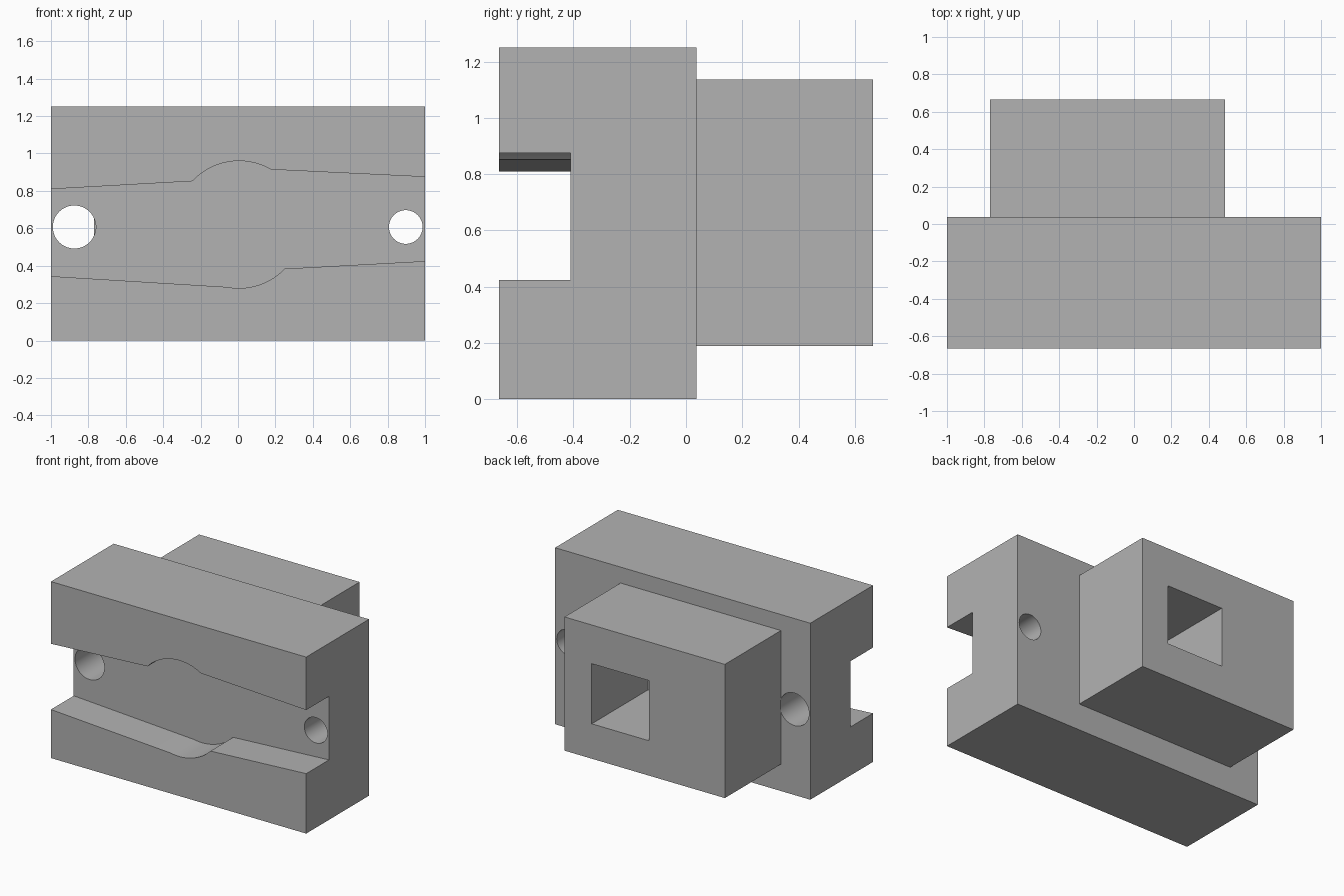
import bpy, bmesh, math
from mathutils import Vector

if "Cube" in bpy.data.objects:
    bpy.data.objects.remove(bpy.data.objects["Cube"], do_unlink=True)

grey = bpy.data.materials.new("plain grey")
grey.use_nodes = True
colour = (0.448, 0.448, 0.448, 1)
grey.diffuse_color = colour
grey.node_tree.nodes["Principled BSDF"].inputs["Base Color"].default_value = colour


def prism(name, outline, y0, y1):
    """Extrude an (x, z) outline from y0 to y1."""
    bm = bmesh.new()
    face = bm.faces.new([bm.verts.new((x, y0, z)) for x, z in outline])
    new = bmesh.ops.extrude_face_region(bm, geom=[face])["geom"]
    verts = [g for g in new if isinstance(g, bmesh.types.BMVert)]
    bmesh.ops.translate(bm, vec=Vector((0, y1 - y0, 0)), verts=verts)
    bmesh.ops.recalc_face_normals(bm, faces=bm.faces)
    mesh = bpy.data.meshes.new(name)
    bm.to_mesh(mesh)
    bm.free()
    mesh.materials.append(grey)
    ob = bpy.data.objects.new(name, mesh)
    bpy.context.collection.objects.link(ob)
    return ob


def rect(x0, x1, z0, z1):
    return [(x0, z0), (x1, z0), (x1, z1), (x0, z1)]


def arc(x, z, r, start, end, steps):
    angles = [math.radians(start + (end - start) * i / steps) for i in range(steps + 1)]
    return [(x + r * math.cos(a), z + r * math.sin(a)) for a in angles]


def cut(target, cutter):
    """Subtract the cutter, then remove it."""
    cutter.hide_render = True
    bpy.ops.object.select_all(action="DESELECT")
    bpy.context.view_layer.objects.active = target
    target.select_set(True)
    mod = target.modifiers.new("cut", "BOOLEAN")
    mod.operation = "DIFFERENCE"
    mod.solver = "EXACT"
    mod.object = cutter
    bpy.ops.object.modifier_apply(modifier=mod.name)
    bpy.data.objects.remove(cutter, do_unlink=True)


FRONT, SLOT_BACK, JOINT, BACK = -0.665, -0.41, 0.037, 0.665

# Front block with a tapered channel that bulges around one circle
block = prism("front_block", rect(-1, 1, 0, 1.25), FRONT, JOINT)
channel = [(-1.1, 0.804)]
channel += arc(0.005, 0.62, 0.34, 137, 60, 28)
channel += [(1.1, 0.87), (1.1, 0.43)]
channel += arc(0.005, 0.62, 0.34, -44, -101, 22)
channel += [(-1.1, 0.35)]
cut(block, prism("channel_cutter", channel, FRONT - 0.1, SLOT_BACK))

# Round holes through the front block
for x, r in ((-0.875, 0.115), (0.897, 0.09)):
    circle = arc(x, 0.607, r, 0, 360, 64)[:-1]
    cut(block, prism("hole_cutter", circle, FRONT - 0.1, JOINT + 0.1))
bpy.ops.object.shade_smooth_by_angle(angle=math.radians(7))

# Rear block with a square socket
rear = prism("rear_block", rect(-0.77, 0.487, 0.19, 1.137), JOINT, BACK)
cut(rear, prism("socket_cutter", rect(-0.174, 0.273, 0.437, 0.863), JOINT - 0.1, BACK + 0.1))
